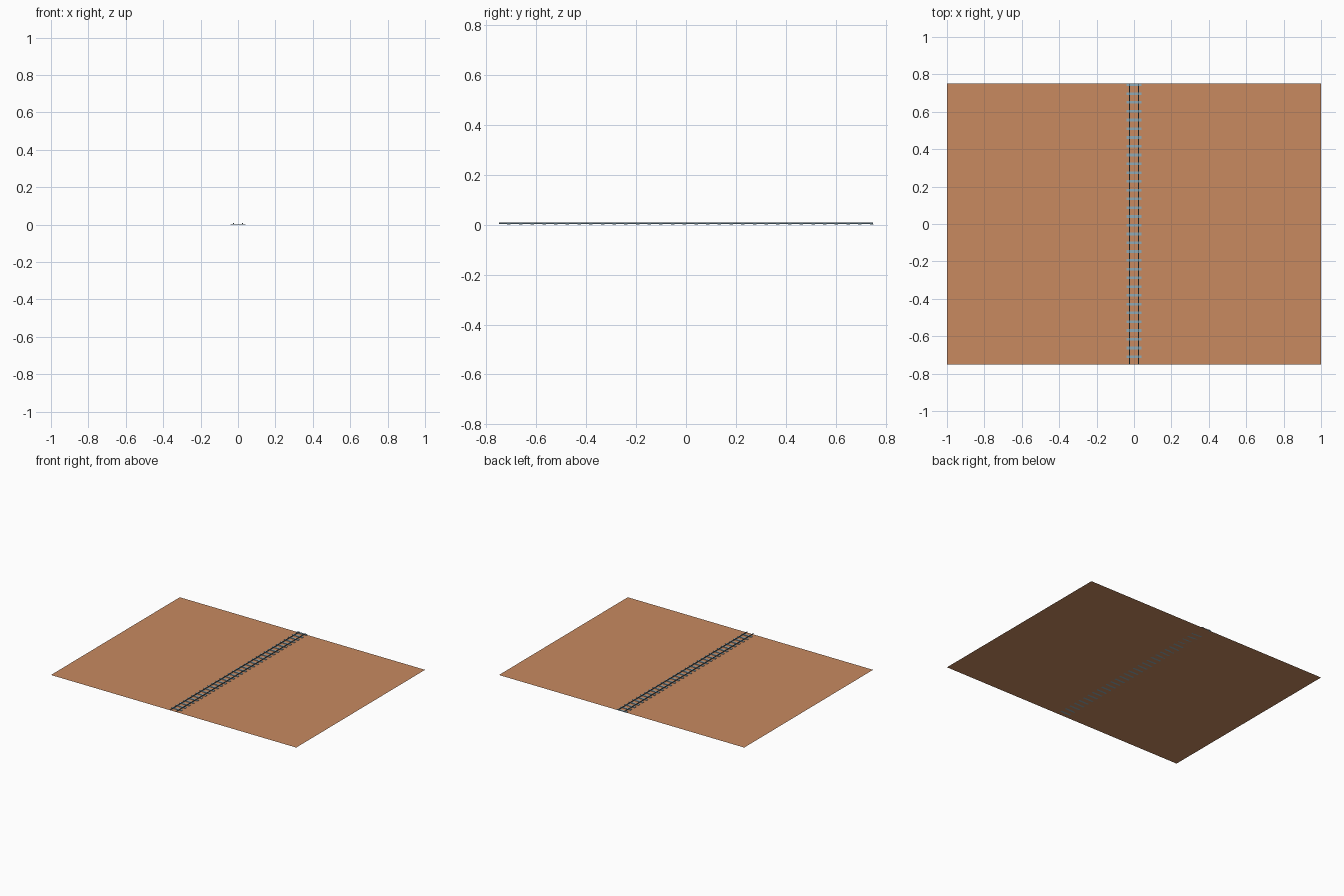
import bpy

if "Cube" in bpy.data.objects:
    bpy.data.objects.remove(bpy.data.objects["Cube"])


def material(name, rgb):
    """Flat colour given as sRGB 0-255, stored as linear."""
    m = bpy.data.materials.new(name)
    lin = [((c / 255 + 0.055) / 1.055) ** 2.4 for c in rgb]
    m.diffuse_color = (*lin, 1.0)
    m.use_nodes = True
    m.node_tree.nodes["Principled BSDF"].inputs["Base Color"].default_value = m.diffuse_color
    return m


def box(name, x, y, z, mat):
    """Box from (min, max) ranges on each axis."""
    bpy.ops.mesh.primitive_cube_add(size=1)
    ob = bpy.context.object
    ob.name = name
    ob.location = [(r[0] + r[1]) / 2 for r in (x, y, z)]
    ob.scale = [r[1] - r[0] for r in (x, y, z)]
    bpy.ops.object.transform_apply(location=True, rotation=False, scale=True)
    ob.data.materials.append(mat)
    return ob


earth = material("orange earth", (200, 138, 96))
concrete = material("pale blue grey sleeper", (142, 170, 182))
steel = material("dark blue steel", (84, 106, 118))

# Ground sheet
bpy.ops.mesh.primitive_plane_add(size=1)
ground = bpy.context.object
ground.name = "ground"
ground.scale = (2.0, 1.5, 1.0)
bpy.ops.object.transform_apply(location=False, rotation=False, scale=True)
ground.data.materials.append(earth)

# Sleepers: one bar repeated along the track
first, step, count = -0.710, 0.0469, 32
sleepers = box("sleepers", (-0.041, 0.041), (first - 0.007, first + 0.007),
               (0.0, 0.004), concrete)
arr = sleepers.modifiers.new("repeat", 'ARRAY')
arr.count = count
arr.use_relative_offset = False
arr.use_constant_offset = True
arr.constant_offset_displace = (0, step, 0)

# Rails: one on each side of the centre line
for side, sx in (("left", -1), ("right", 1)):
    cx = sx * 0.0245
    box(side + "_rail", (cx - 0.002, cx + 0.002), (-0.75, 0.75),
        (0.004, 0.009), steel)
